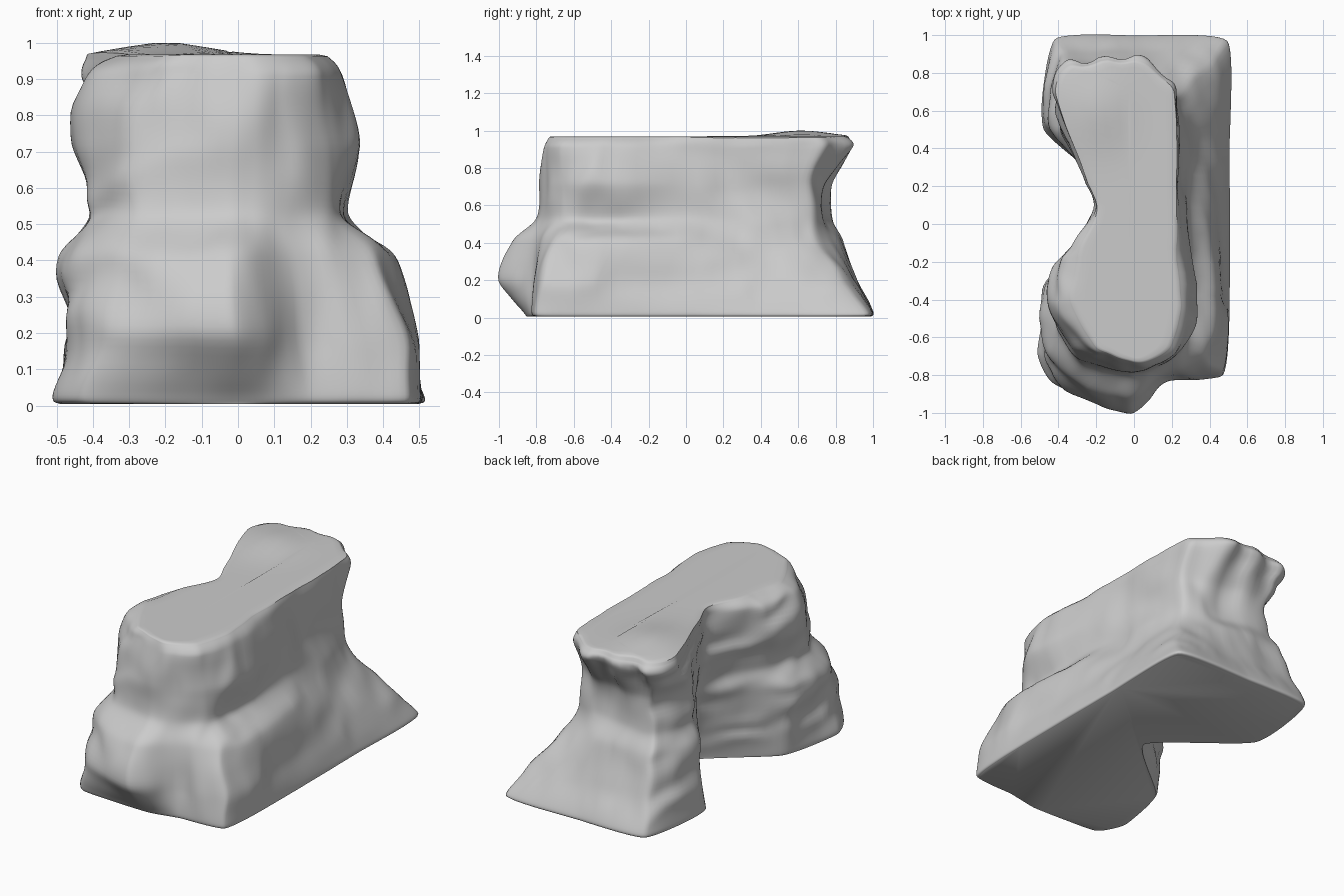
import bpy, bmesh, math
from mathutils import Vector, noise

if "Cube" in bpy.data.objects:
    bpy.data.objects.remove(bpy.data.objects["Cube"])

SIDE_STEPS, RISE_STEPS = 12, 9


def spline(a, b, c, d, t, k=0.42):
    # Cardinal spline between b and c
    m, n = (c - a) * k, (d - b) * k
    return (b * (2*t**3 - 3*t**2 + 1) + m * (t**3 - 2*t**2 + t)
            + c * (3*t**2 - 2*t**3) + n * (t**3 - t**2))


def outline(z, k, points):
    # Closed contour: starts front right, runs round the right side, back, left notch, front
    p = [Vector((x, y, z)) for x, y in points]
    n = len(p)
    return [spline(p[i-1], p[i], p[(i+1) % n], p[(i+2) % n], s / SIDE_STEPS, k)
            for i in range(n) for s in range(SIDE_STEPS)]


base = outline(.03, .25, [(.47, -.80), (.505, -.5), (.505, .4), (.49, .965), (0, .995), (-.42, .975), (-.48, .5),
                          (-.01, .08), (-.43, -.31), (-.51, -.68), (-.42, -.845), (0, -.87), (.2, -.83)])
foot = outline(.20, .28, [(.45, -.77), (.485, -.5), (.44, .3), (.39, .84), (0, .91), (-.39, .90), (-.455, .52),
                          (-.07, .09), (-.44, -.31), (-.46, -.7), (-.36, -.88), (-.02, -1.0), (.17, -.83)])
shoulder = outline(.41, .32, [(.38, -.71), (.44, -.42), (.33, .3), (.27, .70), (0, .82), (-.36, .83), (-.43, .5),
                              (-.12, .1), (-.48, -.32), (-.48, -.62), (-.34, -.81), (-.02, -.93), (.15, -.80)])
waist = outline(.53, .34, [(.26, -.66), (.295, -.42), (.285, .3), (.22, .665), (0, .75), (-.32, .77), (-.38, .48),
                           (-.16, .1), (-.37, -.28), (-.40, -.55), (-.28, -.73), (-.02, -.81), (.12, -.77)])
chest = outline(.72, .34, [(.25, -.67), (.345, -.45), (.25, .2), (.21, .66), (0, .74), (-.30, .76), (-.38, .5),
                           (-.20, .1), (-.42, -.24), (-.455, -.46), (-.30, -.69), (-.02, -.79), (.11, -.76)])
brow = outline(.91, .32, [(.22, -.66), (.29, -.44), (.23, .2), (.22, .72), (0, .88), (-.36, .85), (-.43, .70),
                          (-.22, .1), (-.37, -.18), (-.41, -.42), (-.25, -.67), (0, -.75), (.11, -.73)])
# Rounded rims under the base and around the plateau
sole = [Vector((.1 + (p.x - .1) * .97, p.y * .98, .005)) for p in base]
rim = []
for p in brow:
    f = max(0, min(1, .5 - p.y * 2.5))
    rim.append(Vector((p.x * (.97 - f * (.17 if p.x < 0 else .13)), p.y * .975, .963)))
keys = [sole, base, foot, shoulder, waist, chest, brow, rim]

# Loft the contours upward
rings = []
for i in range(len(keys) - 1):
    a, b, c, d = keys[max(i-1, 0)], keys[i], keys[i+1], keys[min(i+2, len(keys)-1)]
    for s in range(RISE_STEPS):
        rings.append([spline(*q, s / RISE_STEPS) for q in zip(a, b, c, d)])
rings.append(rim)


def weather(p):
    # Vertical flutes and broad lumps on the flanks
    w = max(0, min(1, p.z * 6, (.97 - p.z) * 12 + .4))
    lump = noise.noise_vector(Vector((p.x * 4, p.y * 4, p.z * 5)))
    flute = noise.noise_vector(Vector((p.x * 12, p.y * 9, p.z * 3 + 7)))
    # Slanting strata on the broken left side, flutes on the back
    left = .007 * math.sin(p.z * 30 + 6 * p.y + 4 * lump.x) * max(0, min(1, -p.x * 5))
    back = .02 * math.sin(p.x * 30) * max(0, min(1, (p.y - .6) * 8)) * max(0, min(1, p.z * 3 - 1.6))
    v = lump * .018 + flute * .011
    return p + Vector((v.x - left, v.y + back, v.z * .4)) * w


rings = [[weather(p) for p in ring] for ring in rings]

# Plateau: rings closing onto a spine, with a swell toward the back left
for t in (.08, .25, .45, .65, .85, .97):
    rings.append([Vector((p.x + (-.02 - p.x) * t, p.y * (1 - .15 * t), .967)) for p in rings[7 * RISE_STEPS]])
for ring in rings[7 * RISE_STEPS - 2:]:
    for p in ring:
        p.z += .034 * math.exp(-((p.x + .2) / .16) ** 2 - ((p.y - .62) / .2) ** 2)
for ring in rings:
    for p in ring:
        p.z = max(0, min(1, p.z))

bm = bmesh.new()
grid = [[bm.verts.new(p) for p in ring] for ring in rings]
n = len(grid[0])
for lo, hi in zip(grid, grid[1:]):
    for j in range(n):
        k = (j + 1) % n
        bm.faces.new((lo[j], lo[k], hi[k], hi[j]))
bm.faces.new(grid[-1])
bm.faces.new(list(reversed(grid[0])))
bmesh.ops.recalc_face_normals(bm, faces=bm.faces)
mesh = bpy.data.meshes.new("boulder")
bm.to_mesh(mesh)
bm.free()
rock = bpy.data.objects.new("boulder", mesh)
bpy.context.collection.objects.link(rock)
bpy.context.view_layer.objects.active = rock
rock.select_set(True)
bpy.ops.object.shade_smooth_by_angle(angle=math.radians(50))
